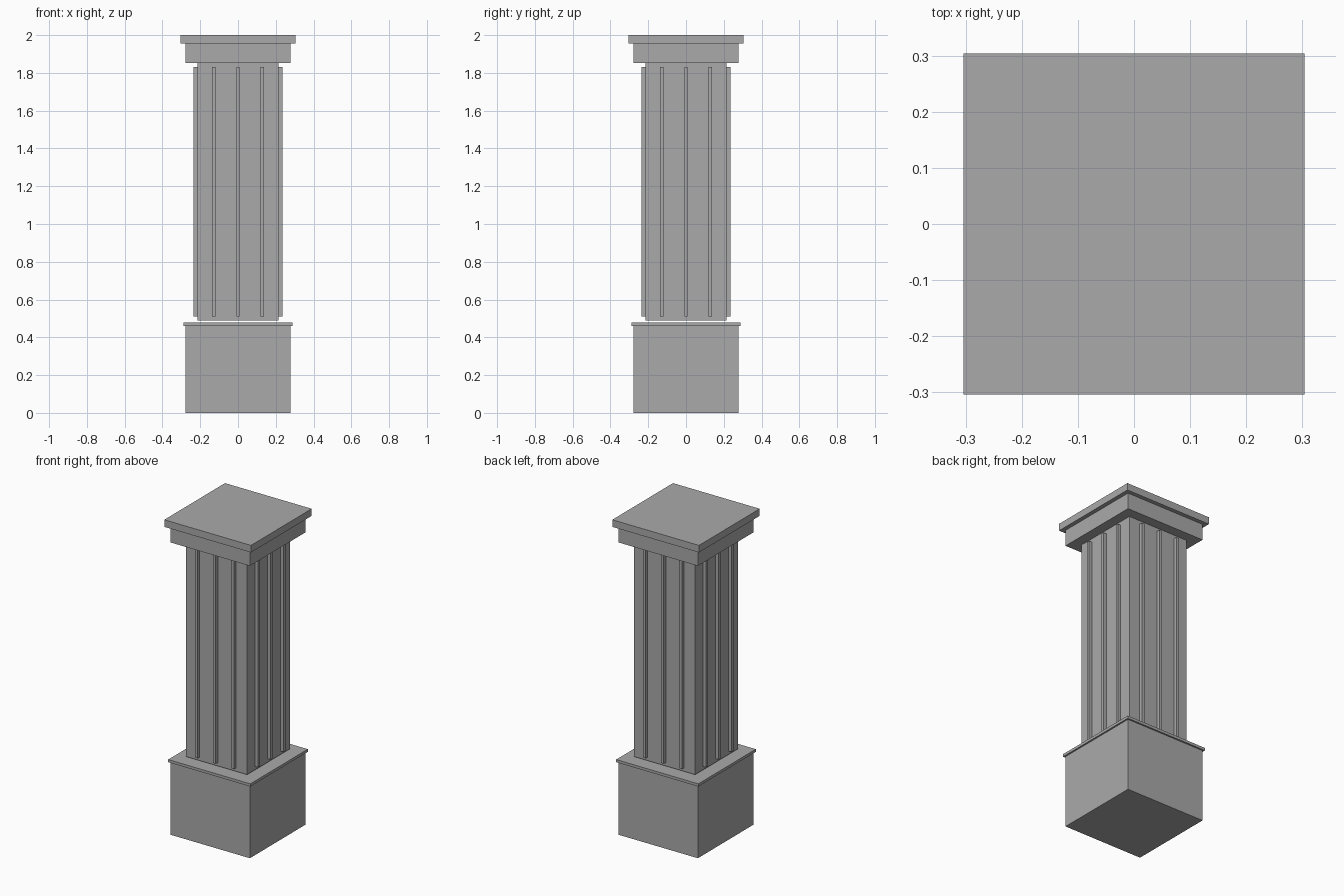
import bpy

if "Cube" in bpy.data.objects:
    bpy.data.objects.remove(bpy.data.objects["Cube"])

stone = bpy.data.materials.new("grey stone")
stone.diffuse_color = (0.4, 0.4, 0.4, 1)
stone.use_nodes = True
stone.node_tree.nodes["Principled BSDF"].inputs["Base Color"].default_value = stone.diffuse_color


def box(name, x0, x1, y0, y1, z0, z1):
    bpy.ops.mesh.primitive_cube_add(
        size=1, location=((x0 + x1) / 2, (y0 + y1) / 2, (z0 + z1) / 2))
    ob = bpy.context.object
    ob.name = name
    ob.scale = (x1 - x0, y1 - y0, z1 - z0)
    bpy.ops.object.transform_apply(location=False, rotation=False, scale=True)
    ob.data.materials.append(stone)
    return ob


# Square stacked blocks: half width, bottom, top
for name, h, z0, z1 in (
    ("plinth", 0.278, 0.0, 0.461),
    ("plinth_trim", 0.288, 0.461, 0.478),
    ("shaft", 0.214, 0.488, 1.853),
    ("capital", 0.278, 1.853, 1.955),
    ("top_slab", 0.304, 1.955, 2.0),
):
    box(name, -h, h, -h, h, z0, z1)

# Three raised vertical ribs on each of the four shaft faces
w, inner, outer = 0.009, 0.212, 0.236
for c in (-0.128, 0.0, 0.128):
    for s in (-1, 1):
        a, b = sorted((s * inner, s * outer))
        box("shaft_rib", c - w, c + w, a, b, 0.511, 1.83)
        box("shaft_rib", a, b, c - w, c + w, 0.511, 1.83)
